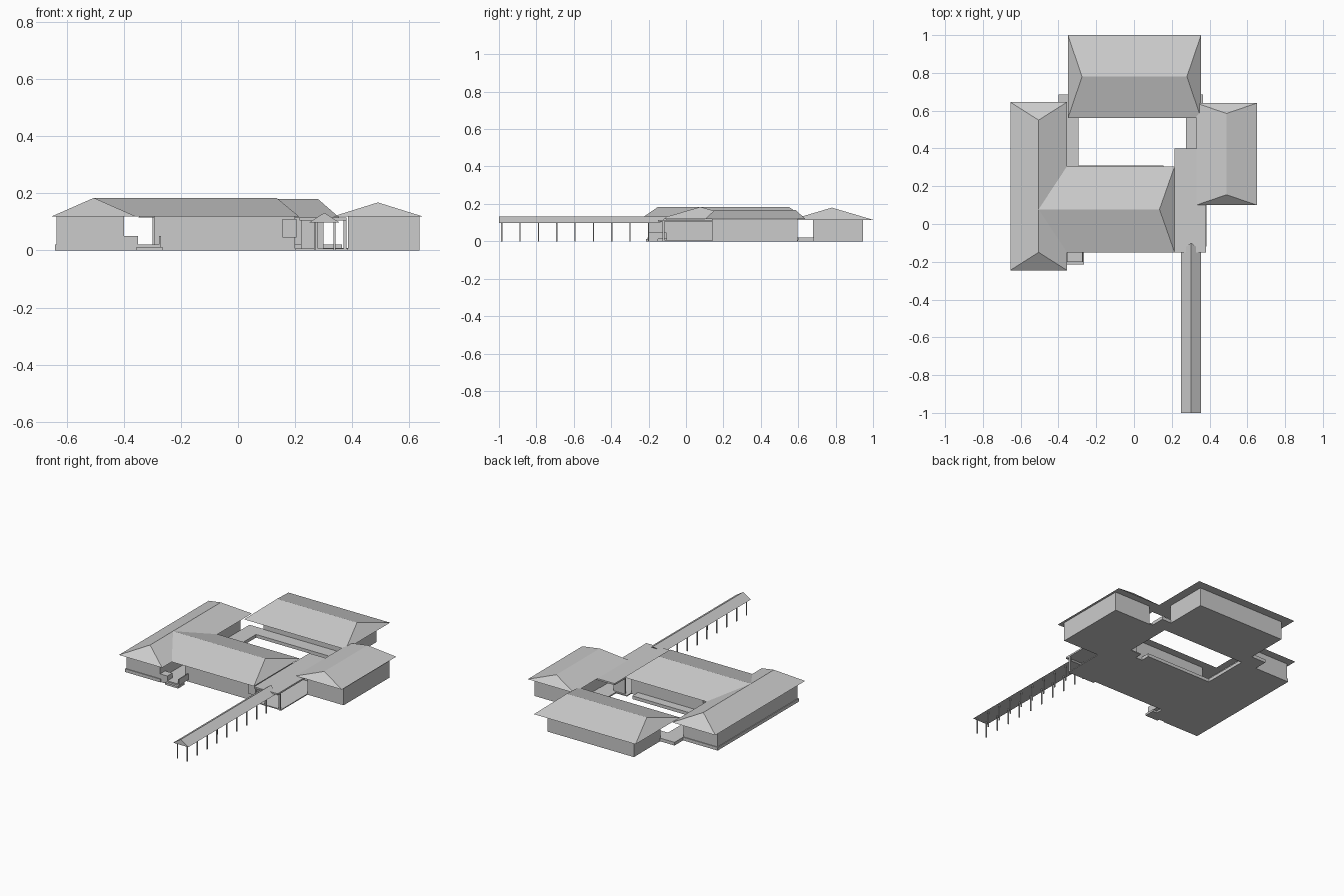
import bpy, bmesh


def mesh_object(name, verts, faces):
    bm = bmesh.new()
    vs = [bm.verts.new(v) for v in verts]
    for f in faces:
        bm.faces.new([vs[i] for i in f])
    bmesh.ops.recalc_face_normals(bm, faces=bm.faces)
    me = bpy.data.meshes.new(name)
    bm.to_mesh(me)
    bm.free()
    ob = bpy.data.objects.new(name, me)
    bpy.context.collection.objects.link(ob)
    return ob


def box(name, x0, x1, y0, y1, z0, z1):
    verts = [(x, y, z) for z in (z0, z1) for x, y in ((x0, y0), (x1, y0), (x1, y1), (x0, y1))]
    return mesh_object(name, verts, [(0, 1, 2, 3), (4, 5, 6, 7), (0, 1, 5, 4),
                                     (1, 2, 6, 5), (2, 3, 7, 6), (3, 0, 4, 7)])


def hip_roof(name, eave, span, ridge, z0, z1, axis):
    """eave = ends along the ridge, span = ends across it, ridge = ridge ends."""
    (a0, a1), (b0, b1), (r0, r1) = eave, span, ridge
    m = (b0 + b1) / 2
    pts = [(a0, b0, z0), (a1, b0, z0), (a1, b1, z0), (a0, b1, z0), (r0, m, z1), (r1, m, z1)]
    if axis == 'Y':
        pts = [(b, a, z) for a, b, z in pts]
    return mesh_object(name, pts, [(0, 1, 2, 3), (0, 1, 5, 4), (2, 3, 4, 5), (1, 2, 5), (3, 0, 4)])


# Building walls
box("left_wing_walls", -0.635, -0.40, -0.20, 0.595, 0, 0.118)
box("front_hall_walls", -0.295, 0.20, -0.105, 0.255, 0, 0.118)
box("back_hall_walls", -0.30, 0.30, 0.68, 0.945, 0, 0.116)
box("right_wing_walls", 0.385, 0.635, 0.14, 0.595, 0, 0.118)

# Hipped roofs
hip_roof("left_wing_roof", (-0.245, 0.645), (-0.655, -0.355), (-0.15, 0.55), 0.118, 0.184, 'Y')
hip_roof("front_hall_roof", (-0.355, 0.215), (-0.15, 0.305), (-0.505, 0.135), 0.118, 0.184, 'X')
hip_roof("back_hall_roof", (-0.35, 0.355), (0.56, 1.0), (-0.275, 0.28), 0.115, 0.18, 'X')
hip_roof("right_wing_roof", (0.10, 0.64), (0.33, 0.65), (0.155, 0.585), 0.118, 0.168, 'Y')

# Entrance hall roof and posts
box("entrance_roof", 0.215, 0.38, -0.15, 0.40, 0.105, 0.115)
for x in (0.275, 0.375):
    box("entrance_post", x - 0.005, x + 0.005, -0.125, -0.115, 0, 0.105)
box("entrance_screen", 0.22, 0.30, 0.28, 0.29, 0, 0.105)

# Covered walkway with paired posts
hip_roof("walkway_roof", (-1.0, -0.14), (0.25, 0.355), (-1.0, -0.10), 0.098, 0.132, 'Y')
for i in range(9):
    y = -0.985 + i * 0.098
    for x in (0.27, 0.338):
        box("walkway_post", x - 0.003, x + 0.003, y - 0.003, y + 0.003, 0, 0.10)

# Decks around the courtyard
box("left_deck", -0.40, -0.295, -0.15, 0.685, 0.0, 0.02)
box("back_deck", -0.395, 0.365, 0.60, 0.685, 0.0, 0.02)
box("front_hall_deck", -0.295, 0.155, 0.255, 0.31, 0.0, 0.02)
box("right_deck", 0.275, 0.385, 0.30, 0.60, 0.0, 0.008)
box("entrance_floor", 0.20, 0.385, -0.12, 0.30, 0, 0.006)

# Side porch and bay window
box("porch_step", -0.355, -0.265, -0.215, -0.15, 0, 0.012)
box("porch_deck", -0.35, -0.27, -0.20, -0.10, 0.012, 0.02)
box("porch_rail", -0.276, -0.27, -0.20, -0.105, 0.02, 0.05)
box("porch_bench", -0.40, -0.35, -0.20, -0.15, 0, 0.05)
box("left_wing_plinth", -0.64, -0.395, -0.205, 0.60, 0, 0.02)
box("bay_window", 0.155, 0.205, -0.12, -0.105, 0.045, 0.11)
